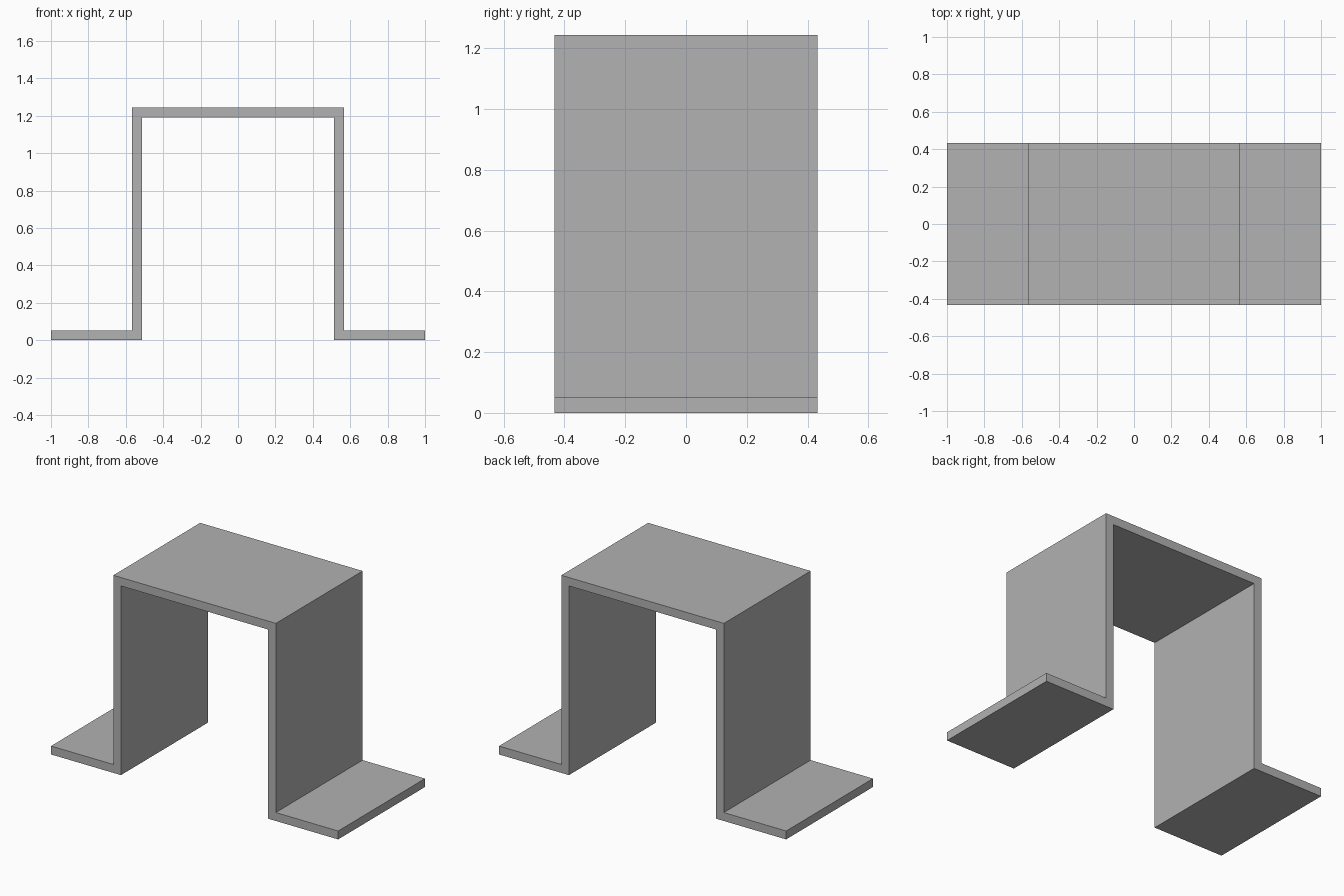
import bpy
import bmesh

cube = bpy.data.objects.get("Cube")
if cube:
    bpy.data.objects.remove(cube, do_unlink=True)

# Main dimensions
HALF_LENGTH = 1.0
HALF_DEPTH = 0.432
OUTER = 0.566
HEIGHT = 1.244
THICK = 0.053
INNER = OUTER - THICK

# Plain grey finish
grey = bpy.data.materials.new("plain grey")
grey.use_nodes = True
colour = (0.445, 0.445, 0.445, 1.0)
grey.diffuse_color = colour
grey.node_tree.nodes["Principled BSDF"].inputs["Base Color"].default_value = colour

# Hat-shaped cross-section: right half, mirrored to the left
half = [(OUTER, HEIGHT), (OUTER, THICK), (HALF_LENGTH, THICK),
        (HALF_LENGTH, 0), (INNER, 0), (INNER, HEIGHT - THICK)]
profile = half + [(-x, z) for x, z in reversed(half)]

# Extrude the cross-section through the depth
bm = bmesh.new()
face = bm.faces.new([bm.verts.new((x, -HALF_DEPTH, z)) for x, z in profile])
extruded = bmesh.ops.extrude_face_region(bm, geom=[face], use_keep_orig=True)
moved = [v for v in extruded["geom"] if isinstance(v, bmesh.types.BMVert)]
bmesh.ops.translate(bm, verts=moved, vec=(0, 2 * HALF_DEPTH, 0))
bmesh.ops.recalc_face_normals(bm, faces=bm.faces)

mesh = bpy.data.meshes.new("mounting_bracket")
bm.to_mesh(mesh)
bm.free()
mesh.materials.append(grey)
bracket = bpy.data.objects.new("mounting_bracket", mesh)
bpy.context.collection.objects.link(bracket)
